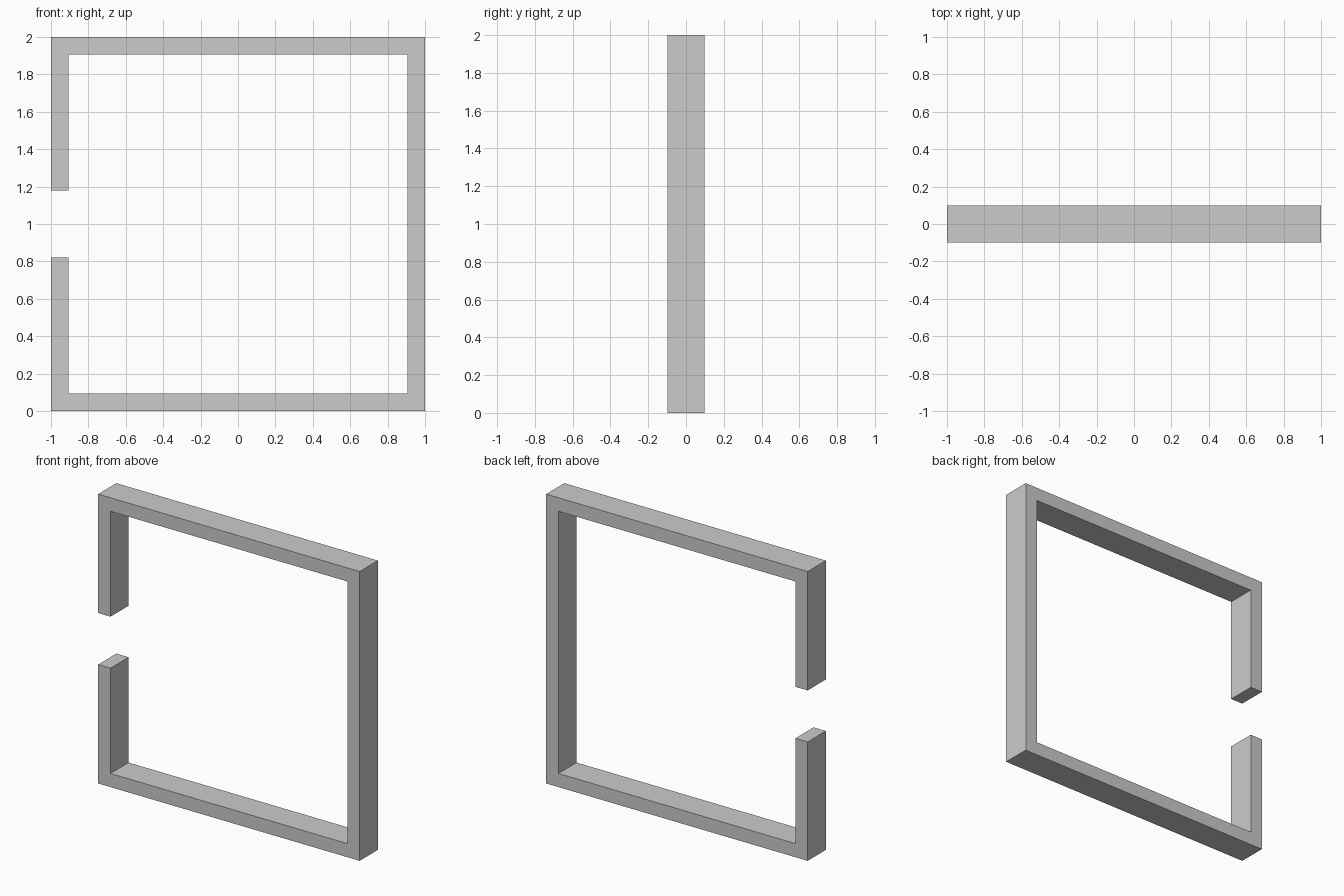
import bpy, bmesh

if "Cube" in bpy.data.objects:
    bpy.data.objects.remove(bpy.data.objects["Cube"])

T = 0.094      # bar thickness
D = 0.099      # half depth
GAP = 0.178    # half height of the opening in the left side

# Upper half of the C outline (x, height above the middle), mirrored below
upper = [(-1 + T, GAP), (-1, GAP), (-1, 1), (1, 1)]
inner = [(1 - T, 1 - T), (-1 + T, 1 - T)]
flip = lambda pts: [(x, -z) for x, z in reversed(pts)]
outline = upper + flip(upper) + flip(inner) + inner

# Open square frame: outline extruded through the depth
bm = bmesh.new()
face = bm.faces.new([bm.verts.new((x, -D, z + 1)) for x, z in outline])
ext = bmesh.ops.extrude_face_region(bm, geom=[face], use_keep_orig=True)
verts = [g for g in ext["geom"] if isinstance(g, bmesh.types.BMVert)]
bmesh.ops.translate(bm, verts=verts, vec=(0, 2 * D, 0))
bmesh.ops.triangulate(bm, faces=[f for f in bm.faces if len(f.verts) > 4])
bmesh.ops.recalc_face_normals(bm, faces=bm.faces)
bmesh.ops.dissolve_limit(bm, angle_limit=0.01, verts=bm.verts, edges=bm.edges)

mesh = bpy.data.meshes.new("open_square_frame")
bm.to_mesh(mesh)
bm.free()
bpy.context.collection.objects.link(bpy.data.objects.new("open_square_frame", mesh))
